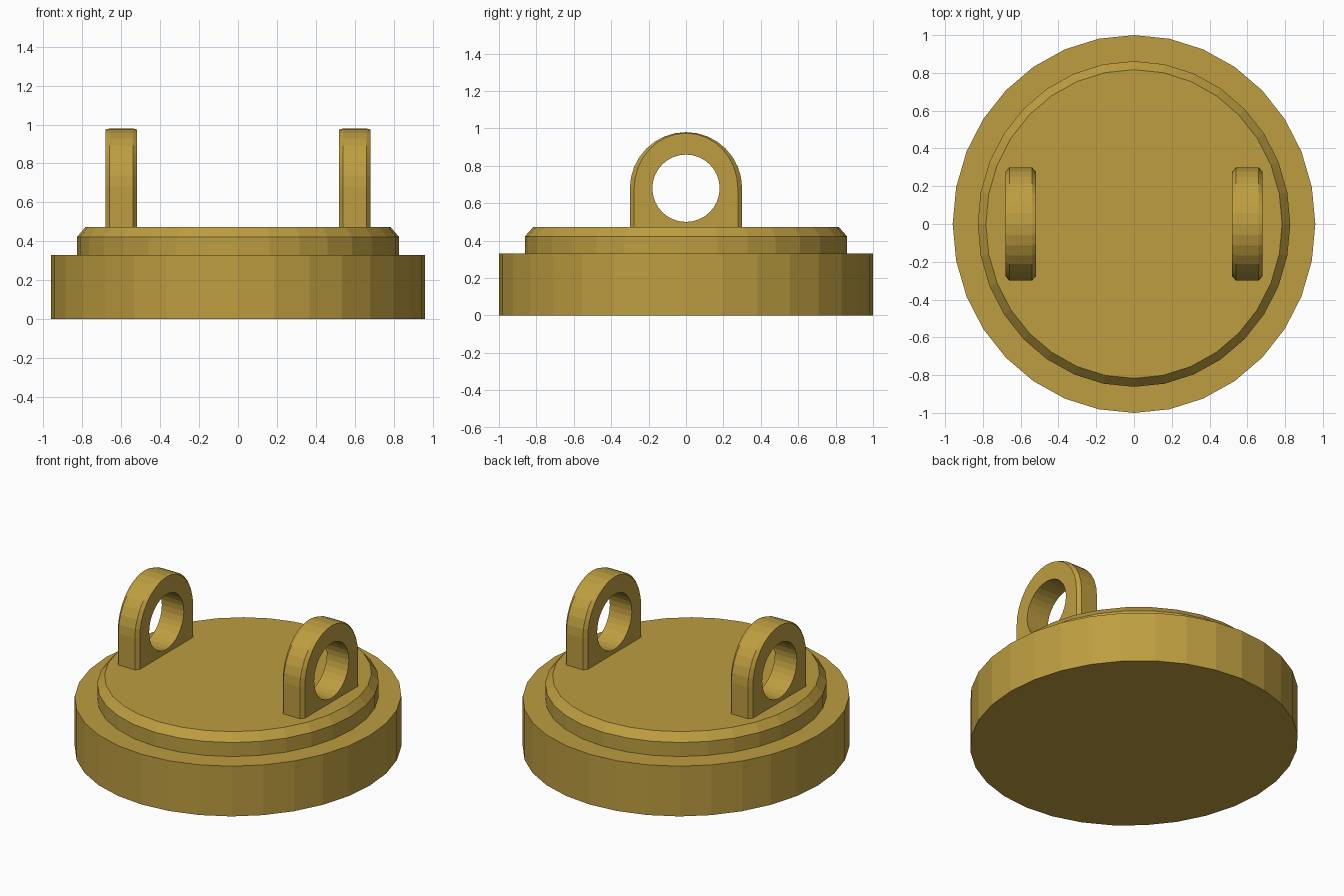
import bpy, bmesh
from math import sin, cos, tau

if "Cube" in bpy.data.objects:
    bpy.data.objects.remove(bpy.data.objects["Cube"])

N = 32
brass = bpy.data.materials.new("brass")
brass.diffuse_color = (0.51, 0.34, 0.052, 1)
brass.use_nodes = True
brass.node_tree.nodes["Principled BSDF"].inputs["Base Color"].default_value = brass.diffuse_color


def loft(name, rings, closed=False):
    """Skin a list of equal-length rings; cap the ends, or close into a tube."""
    bm = bmesh.new()
    loops = [[bm.verts.new(p) for p in ring] for ring in rings]
    pairs = list(zip(loops, loops[1:]))
    if closed:
        pairs.append((loops[-1], loops[0]))
    else:
        bm.faces.new(loops[0])
        bm.faces.new(loops[-1])
    for a, b in pairs:
        for i in range(N):
            j = (i + 1) % N
            bm.faces.new((a[i], a[j], b[j], b[i]))
    bmesh.ops.recalc_face_normals(bm, faces=bm.faces)
    mesh = bpy.data.meshes.new(name)
    bm.to_mesh(mesh)
    bm.free()
    mesh.materials.append(brass)
    obj = bpy.data.objects.new(name, mesh)
    bpy.context.collection.objects.link(obj)
    return obj


# Stepped, slightly oval base with a chamfered upper tier
def oval(r, z):
    return [(0.96 * r * cos(tau * i / N), r * sin(tau * i / N), z) for i in range(N)]


loft("stepped_base", [oval(1, 0), oval(1, 0.33), oval(0.862, 0.33),
                      oval(0.862, 0.422), oval(0.817, 0.473)])

# Lug sections: round hole, and an arch on straight legs sunk into the base
CZ, FOOT = 0.68, 0.46


def hole(x):
    return [(x, 0.18 * cos(tau * i / N), CZ + 0.18 * sin(tau * i / N)) for i in range(N)]


def arch(x, w, h):
    pts = []
    for i in range(N):
        if i <= 16:
            y, z = w * cos(tau * i / N), CZ + h * sin(tau * i / N)
        elif i <= 20:
            y, z = -w, CZ + (FOOT - CZ) * (i - 16) / 4
        elif i <= 28:
            y, z = -w + 2 * w * (i - 20) / 8, FOOT
        else:
            y, z = w, FOOT + (CZ - FOOT) * (i - 28) / 4
        pts.append((x, y, z))
    return pts


# Pair of pierced lugs, with side chamfers fading out toward the top
lugs = loft("pierced_lugs", [hole(0.52), arch(0.52, 0.277, 0.295), arch(0.54, 0.3, 0.3),
                             arch(0.66, 0.3, 0.3), arch(0.68, 0.277, 0.295), hole(0.68)],
            closed=True)
lugs.modifiers.new("mirror", 'MIRROR').use_axis[0] = True
